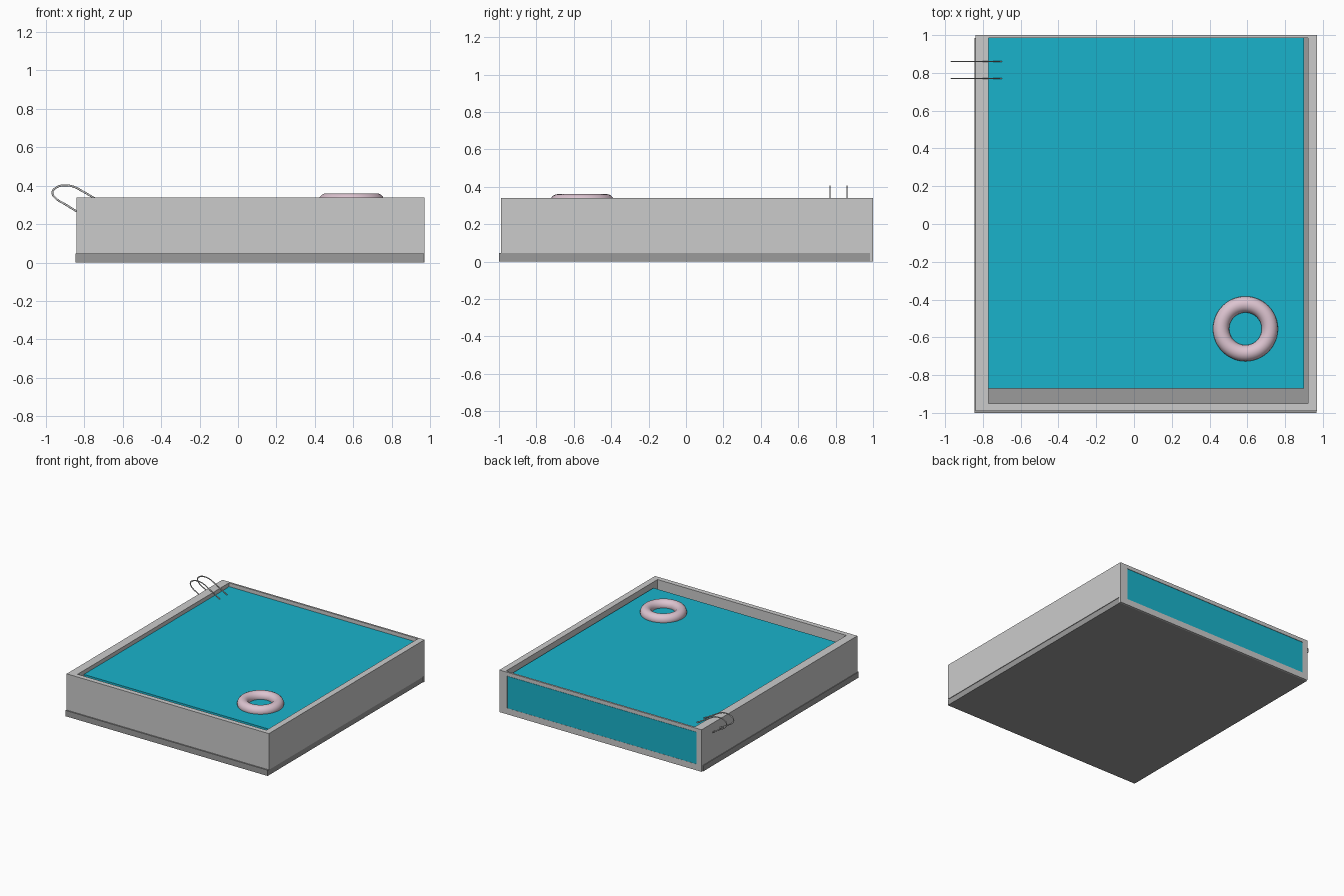
import bpy, math

if "Cube" in bpy.data.objects:
    bpy.data.objects.remove(bpy.data.objects["Cube"])


def material(name, rgb):
    m = bpy.data.materials.new(name)
    m.diffuse_color = (*rgb, 1)
    m.use_nodes = True
    m.node_tree.nodes["Principled BSDF"].inputs["Base Color"].default_value = m.diffuse_color
    return m


def box(name, x, y, z, mat=None):
    bpy.ops.mesh.primitive_cube_add(size=1, location=[(a + b) / 2 for a, b in (x, y, z)])
    ob = bpy.context.object
    ob.name = name
    ob.scale = [b - a for a, b in (x, y, z)]
    bpy.ops.object.transform_apply(location=False, rotation=False, scale=True)
    if mat:
        ob.data.materials.append(mat)
    return ob


dark = material("dark_grey", (0.33, 0.33, 0.33))
teal = material("water_teal", (0.01, 0.45, 0.6))
pink = material("ring_pink", (0.72, 0.55, 0.63))

# base slab
box("base", (-0.845, 0.965), (-1.0, 0.985), (0, 0.047), dark)

# pool shell: a solid block, hollowed, with a window cut in the thin back wall
walls = box("pool_walls", (-0.84, 0.97), (-0.99, 1.0), (0, 0.34))
cuts = [box("basin_cutter", (-0.77, 0.92), (-0.95, 0.985), (0.047, 0.5)),
        box("window_cutter", (-0.795, 0.9), (0.97, 1.1), (0.05, 0.31)),
        box("underside_cutter", (-1.1, 1.1), (-1.1, 0.985), (-0.1, 0.047))]
for c in cuts:
    c.hide_render = True
    c.hide_set(True)
    mod = walls.modifiers.new(c.name, "BOOLEAN")
    mod.operation = "DIFFERENCE"
    mod.solver = "EXACT"
    mod.object = c
bpy.context.view_layer.objects.active = walls
for mod in list(walls.modifiers):
    bpy.ops.object.modifier_apply(modifier=mod.name)
for c in cuts:
    bpy.data.objects.remove(c)

# water block, showing through the back window
box("water", (-0.795, 0.9), (-0.87, 0.999), (0.05, 0.308), teal)

# swim ring floating on the water
bpy.ops.mesh.primitive_torus_add(location=(0.59, -0.555, 0.318), major_radius=0.129,
                                 minor_radius=0.043, major_segments=48, minor_segments=20)
ring = bpy.context.object
ring.name = "swim_ring"
ring.data.materials.append(pink)
bpy.ops.object.shade_smooth()

# ladder rails: slanted hairpins over the left wall
path = [(-0.70, 0.308), (-0.755, 0.34), (-0.81, 0.372), (-0.855, 0.395), (-0.895, 0.402),
        (-0.94, 0.394), (-0.966, 0.365), (-0.95, 0.336), (-0.90, 0.304), (-0.835, 0.264), (-0.78, 0.232)]
for name, y in (("ladder_rail_back", 0.86), ("ladder_rail_front", 0.77)):
    cu = bpy.data.curves.new(name, "CURVE")
    cu.dimensions = "3D"
    cu.bevel_depth = 0.005
    cu.bevel_resolution = 2
    cu.resolution_u = 5
    cu.use_fill_caps = True
    sp = cu.splines.new("BEZIER")
    sp.bezier_points.add(len(path) - 1)
    for p, (x, z) in zip(sp.bezier_points, path):
        p.co = (x, 0, z)
        p.handle_left_type = p.handle_right_type = "AUTO"
    ob = bpy.data.objects.new(name, cu)
    ob.location.y = y
    ob.scale.y = 0.6
    bpy.context.collection.objects.link(ob)
